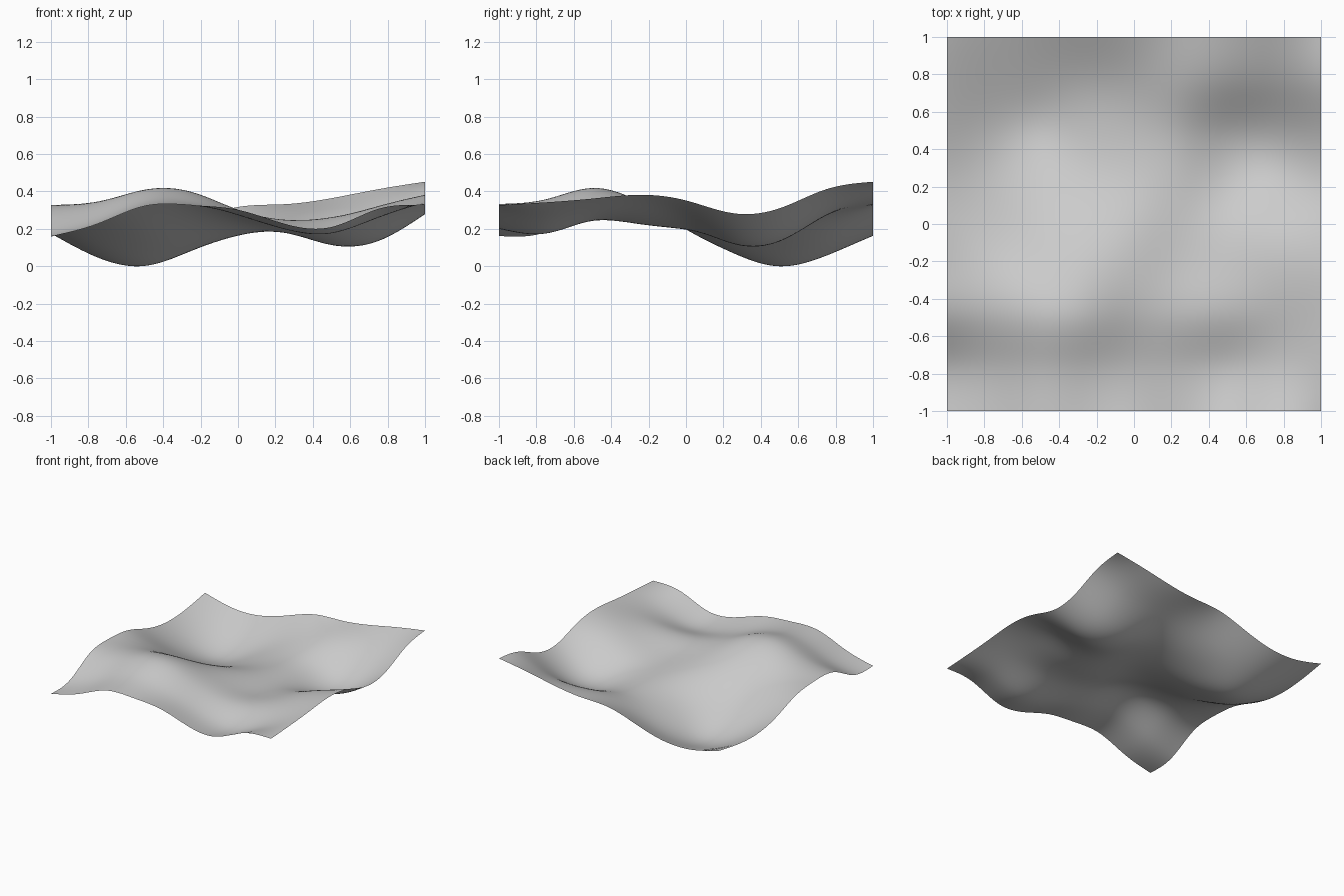
import bpy, bmesh

if "Cube" in bpy.data.objects:
    bpy.data.objects.remove(bpy.data.objects["Cube"])

# Height profiles of the sheet, front (y=-1) to back (y=1), each from x=-1 to x=1
PROFILES = [
    (.160, .225, .320, .325, .300, .225, .208, .305, .325),
    (.180, .250, .345, .340, .272, .198, .178, .258, .340),
    (.300, .335, .407, .396, .300, .245, .250, .295, .360),
    (.325, .322, .340, .335, .275, .225, .250, .320, .380),
    (.300, .230, .195, .218, .228, .200, .205, .275, .350),
    (.220, .108, .070, .115, .175, .180, .124, .150, .282),
    (.175, .045, .000, .080, .165, .190, .137, .163, .308),
    (.185, .085, .057, .120, .215, .268, .270, .302, .410),
    (.226, .168, .172, .240, .315, .330, .362, .410, .450),
]
N = 72  # cells per side


def spline(p):
    """Natural cubic spline through evenly spaced values p, as a function of t in 0..1."""
    n = len(p)
    m, w = [0] * n, [0] * n  # second derivatives and sweep factors
    for i in range(1, n - 1):
        w[i] = 1 / (4 - w[i - 1])
        m[i] = (6 * (p[i - 1] - 2 * p[i] + p[i + 1]) - m[i - 1]) * w[i]
    for i in range(n - 2, 0, -1):
        m[i] -= w[i] * m[i + 1]

    def value(t):
        s = min(max(t, 0), 1) * (n - 1)
        i = min(int(s), n - 2)
        u = s - i
        v = 1 - u
        return (v * p[i] + u * p[i + 1]
                + ((v ** 3 - v) * m[i] + (u ** 3 - u) * m[i + 1]) / 6)
    return value


# Wavy sheet: a fine grid lofted through the profiles
rows = [spline(p) for p in PROFILES]
columns = [spline([row(i / N) for row in rows]) for i in range(N + 1)]
bm = bmesh.new()
bmesh.ops.create_grid(bm, x_segments=N, y_segments=N, size=1)
for v in bm.verts:
    v.co.z = columns[round((v.co.x + 1) / 2 * N)]((v.co.y + 1) / 2)

# Rest the lowest point on the ground
low = min(v.co.z for v in bm.verts)
bmesh.ops.translate(bm, verts=bm.verts, vec=(0, 0, -low))
for f in bm.faces:
    f.smooth = True

mesh = bpy.data.meshes.new("wavy_sheet")
bm.to_mesh(mesh)
bm.free()
sheet = bpy.data.objects.new("wavy_sheet", mesh)
bpy.context.collection.objects.link(sheet)

grey = bpy.data.materials.new("light grey")
grey.diffuse_color = (.6, .6, .6, 1)
grey.use_nodes = True
grey.node_tree.nodes["Principled BSDF"].inputs["Base Color"].default_value = grey.diffuse_color
mesh.materials.append(grey)
